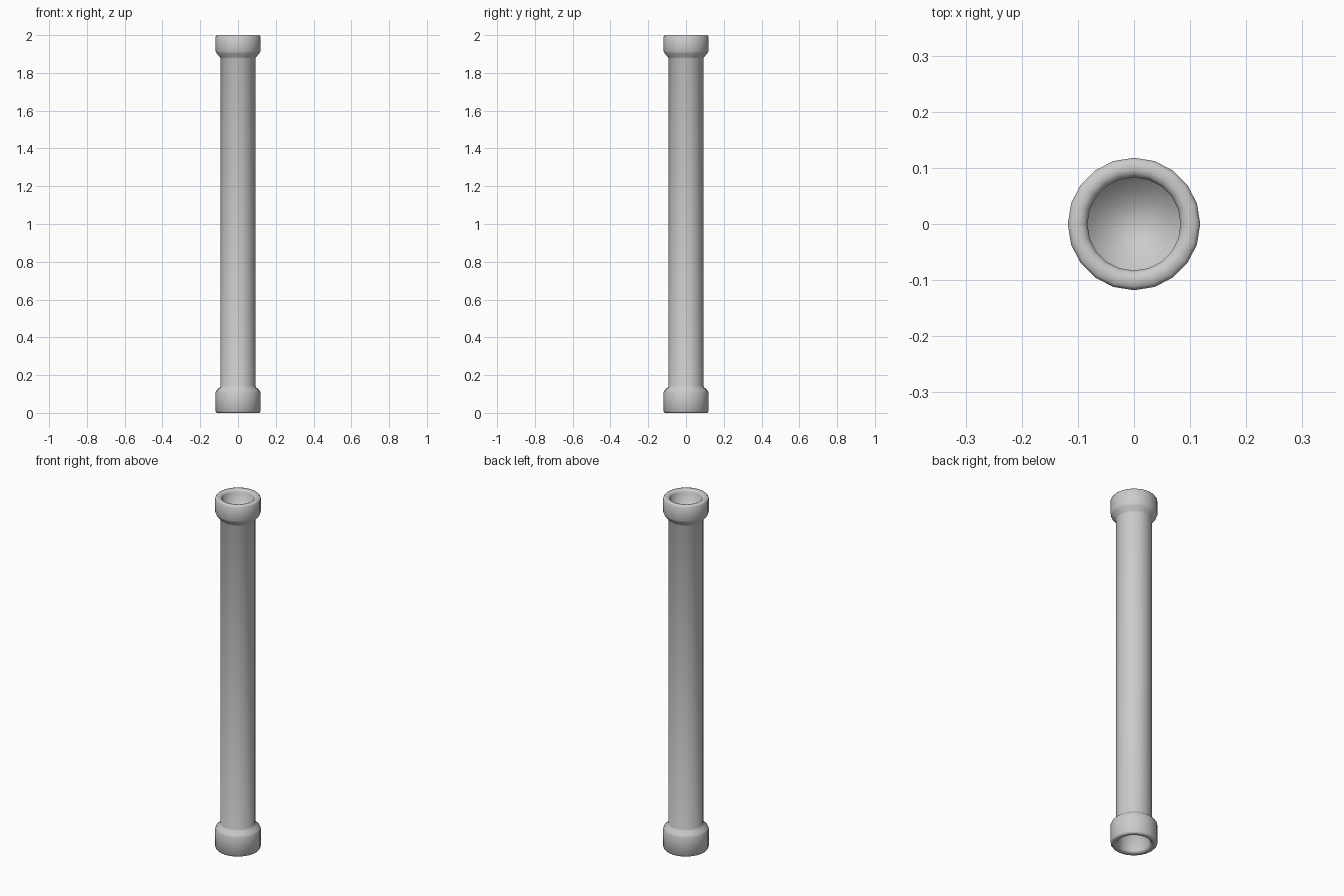
import bpy, bmesh, math

if "Cube" in bpy.data.objects:
    bpy.data.objects.remove(bpy.data.objects["Cube"])

SIDES = 20


def lathe(name, profile):
    """Revolve (radius, z) points around z and close both ends with a disc."""
    bm = bmesh.new()
    rings = []
    for r, z in profile:
        rings.append([bm.verts.new((r * math.cos(2 * math.pi * i / SIDES),
                                    r * math.sin(2 * math.pi * i / SIDES), z))
                      for i in range(SIDES)])
    for a, b in zip(rings, rings[1:]):
        for i in range(SIDES):
            j = (i + 1) % SIDES
            bm.faces.new((a[i], a[j], b[j], b[i]))
    bm.faces.new(rings[0])
    bm.faces.new(rings[-1])
    bmesh.ops.recalc_face_normals(bm, faces=bm.faces[:])
    for f in bm.faces:
        f.smooth = True
    mesh = bpy.data.meshes.new(name)
    bm.to_mesh(mesh)
    bm.free()
    obj = bpy.data.objects.new(name, mesh)
    bpy.context.collection.objects.link(obj)
    return obj


# Recessed bottom socket, rounded lip and bottom collar
bottom = [(0.083, 0.14), (0.083, 0.012), (0.089, 0.003), (0.097, 0.0),
          (0.112, 0.0), (0.118, 0.008), (0.118, 0.11), (0.113, 0.12),
          (0.095, 0.137), (0.0915, 0.145)]
# Top collar, rounded lip and recessed top socket
top = [(0.0915, 1.875), (0.095, 1.883), (0.113, 1.903), (0.118, 1.915),
       (0.118, 1.992), (0.112, 2.0), (0.097, 2.0), (0.089, 1.997),
       (0.083, 1.988), (0.083, 1.88)]

lathe("pipe", bottom + top)
